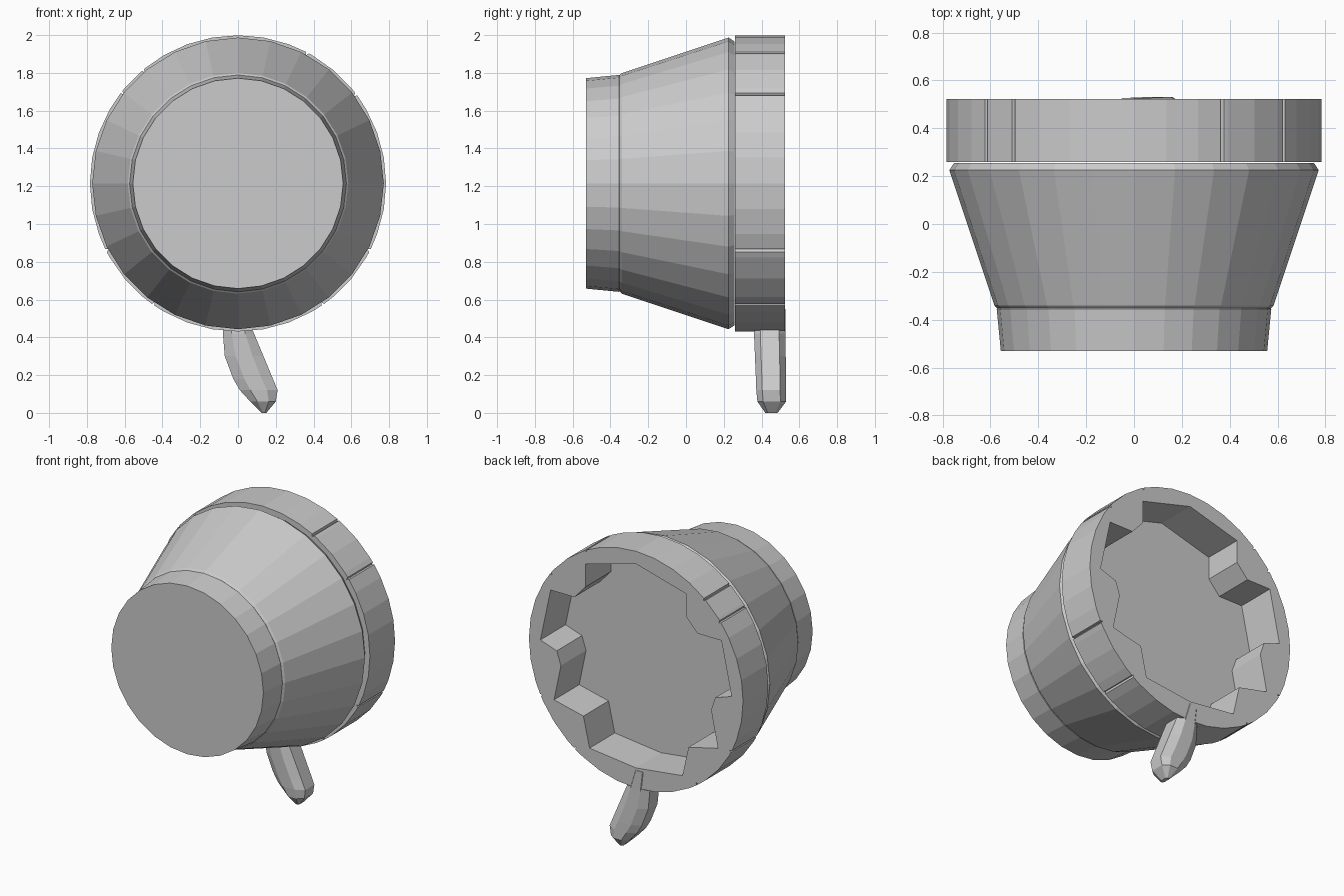
import bpy, bmesh
from math import sin, cos, pi, radians
from mathutils import Vector

if "Cube" in bpy.data.objects:
    bpy.data.objects.remove(bpy.data.objects["Cube"])

CZ = 1.215      # height of the round body's axis


def finish(bm, name):
    bmesh.ops.recalc_face_normals(bm, faces=bm.faces)
    me = bpy.data.meshes.new(name)
    bm.to_mesh(me)
    bm.free()
    ob = bpy.data.objects.new(name, me)
    bpy.context.collection.objects.link(ob)
    return ob


def loft(name, rings):
    """Skin a list of equal-length point loops and cap both ends."""
    bm = bmesh.new()
    loops = [[bm.verts.new(p) for p in r] for r in rings]
    n = len(loops[0])
    for a, b in zip(loops, loops[1:]):
        for i in range(n):
            j = (i + 1) % n
            bm.faces.new((a[i], a[j], b[j], b[i]))
    bm.faces.new(loops[0])
    bm.faces.new(loops[-1])
    return finish(bm, name)


def circle(y, r, n=28):
    return [(r * cos(2 * pi * i / n), y, CZ + r * sin(2 * pi * i / n)) for i in range(n)]


# Narrow front drum and flared cone
loft("front_drum", [circle(-0.53, 0.557), circle(-0.355, 0.574), circle(-0.34, 0.565)])
loft("flared_body", [circle(-0.352, 0.572), circle(-0.34, 0.584),
                     circle(0.225, 0.772), circle(0.256, 0.752)])

# Back ring: round outside with thin joint grooves, toothed opening inside
grooves = [37, 62, 130, 142, 207, 235, 305, 333]
angles = [(i * 10, 0.784) for i in range(36) if all(abs(i * 10 - g) > 1.5 for g in grooves)]
for g in grooves:
    angles += [(g - 0.6, 0.784), (g, 0.768), (g + 0.6, 0.784)]
outer = [(r * cos(radians(a)), r * sin(radians(a))) for a, r in sorted(angles)]

half = [(0.368, 0.60), (0.368, 0.45), (0.45, 0.36), (0.625, 0.36), (0.70, 0.01),
        (0.58, -0.03), (0.55, -0.12), (0.60, -0.36), (0.385, -0.41), (0.34, -0.61)]
inner = [(0, 0.70)] + half + [(0, -0.65)] + [(-x, z) for x, z in reversed(half)]

bm = bmesh.new()
edges = []
for outline in (outer, inner):
    vs = [bm.verts.new((x, 0.26, CZ + z)) for x, z in outline]
    edges += [bm.edges.new((vs[i - 1], vs[i])) for i in range(len(vs))]
bmesh.ops.triangle_fill(bm, use_beauty=True, use_dissolve=False,
                        edges=edges, normal=Vector((0, -1, 0)))
ext = bmesh.ops.extrude_face_region(bm, geom=bm.faces[:], use_keep_orig=True)
bmesh.ops.translate(bm, vec=(0, 0.263, 0),
                    verts=[v for v in ext["geom"] if isinstance(v, bmesh.types.BMVert)])
finish(bm, "back_ring")


# Curved lever hanging below the ring
def section(z, x0, x1, y0, y1):
    cx, cy = (x1 - x0) * 0.28, (y1 - y0) * 0.2
    return [(x0 + cx, y0, z), (x1 - cx, y0, z), (x1, y0 + cy, z), (x1, y1 - cy, z),
            (x1 - cx, y1, z), (x0 + cx, y1, z), (x0, y1 - cy, z), (x0, y0 + cy, z)]


loft("lever", [section(*s) for s in (
    (0.55, -0.08, 0.03, 0.37, 0.526),
    (0.42, -0.08, 0.085, 0.36, 0.526),
    (0.30, -0.07, 0.135, 0.365, 0.528),
    (0.18, -0.025, 0.185, 0.37, 0.53),
    (0.12, 0.01, 0.21, 0.372, 0.53),
    (0.06, 0.065, 0.20, 0.378, 0.53),
    (0.00, 0.125, 0.15, 0.42, 0.485))])
